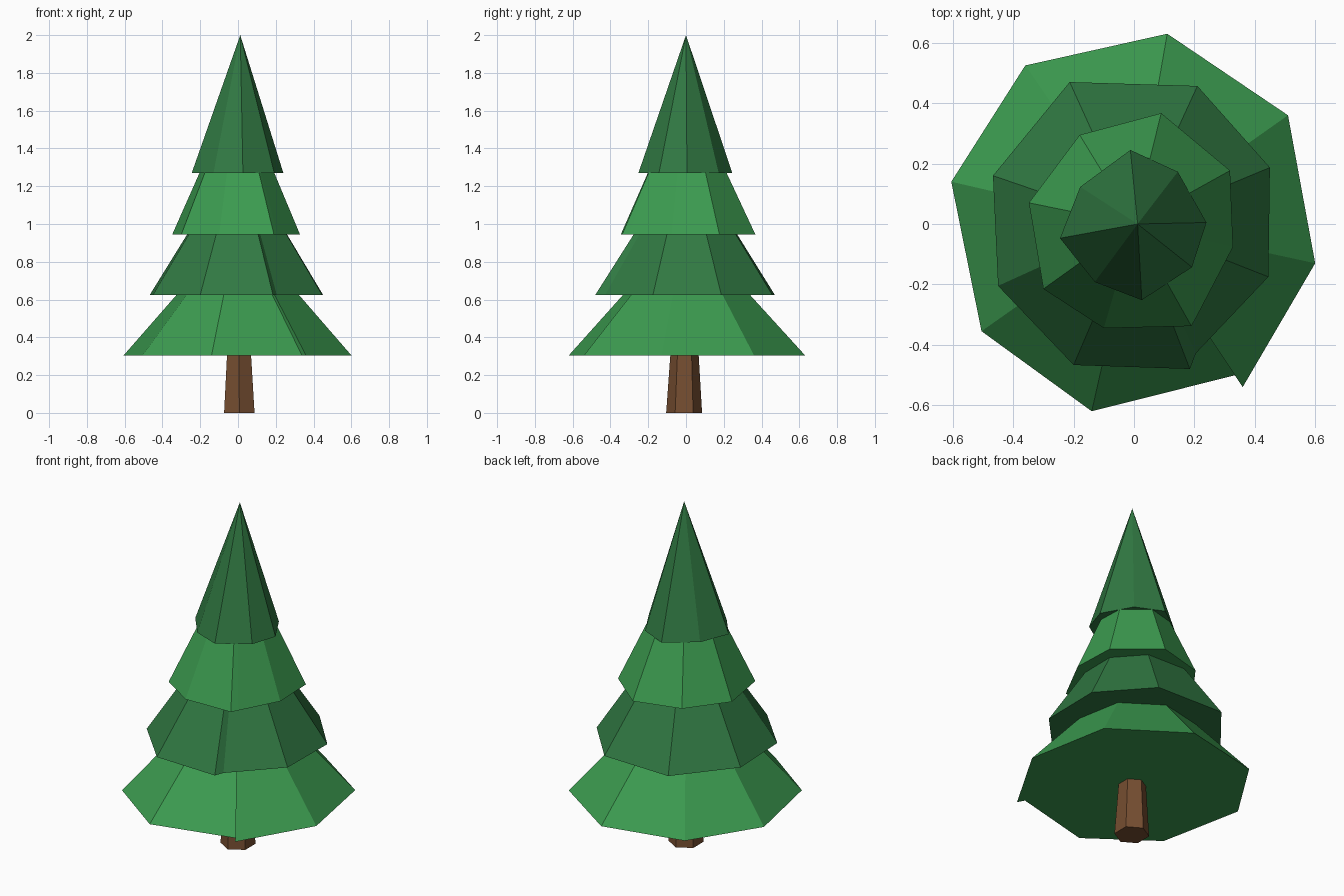
import bpy, bmesh, math

if "Cube" in bpy.data.objects:
    bpy.data.objects.remove(bpy.data.objects["Cube"])


def material(name, rgb):
    m = bpy.data.materials.new(name)
    m.diffuse_color = (*rgb, 1)
    m.use_nodes = True
    m.node_tree.nodes["Principled BSDF"].inputs["Base Color"].default_value = m.diffuse_color
    return m


LIGHT = material("light_green", (0.045, 0.33, 0.08))
DARK = material("dark_green", (0.03, 0.19, 0.055))
BROWN = material("bark", (0.18, 0.075, 0.03))


def frustum(name, ring, z0, z1, scale, mat, apex=None):
    """Closed tapered solid from a base outline; apex gives a point on top."""
    bm = bmesh.new()
    low = [bm.verts.new((x, y, z0)) for x, y in ring]
    n = len(low)
    if apex:
        tip = bm.verts.new((*apex, z1))
        for i in range(n):
            bm.faces.new((low[i], low[(i + 1) % n], tip))
    else:
        high = [bm.verts.new((x * scale, y * scale, z1)) for x, y in ring]
        for i in range(n):
            j = (i + 1) % n
            bm.faces.new((low[i], low[j], high[j], high[i]))
        bm.faces.new(high)
    bm.faces.new(low[::-1])
    bmesh.ops.recalc_face_normals(bm, faces=bm.faces)
    me = bpy.data.meshes.new(name)
    bm.to_mesh(me)
    bm.free()
    me.materials.append(mat)
    ob = bpy.data.objects.new(name, me)
    bpy.context.collection.objects.link(ob)
    return ob


# Trunk: tapered hexagon
hexagon = [(0.007 + 0.093 * math.cos(math.radians(a)), -0.01 + 0.095 * math.sin(math.radians(a)))
           for a in range(30, 390, 60)]
frustum("trunk", hexagon, 0, 0.32, 0.78, BROWN)

# Branch tiers: irregular octagons, with a small stepped seam at the front right
frustum("bottom_branches",
        [(0.36, -0.54), (0.60, -0.13), (0.51, 0.36), (0.11, 0.63), (-0.36, 0.525),
         (-0.605, 0.14), (-0.505, -0.355), (-0.14, -0.62), (0.338, -0.50)],
        0.305, 0.63, 0.53, LIGHT)
frustum("lower_middle_branches",
        [(0.205, -0.428), (0.445, -0.175), (0.45, 0.187), (0.21, 0.457), (-0.213, 0.47),
         (-0.467, 0.16), (-0.45, -0.205), (-0.20, -0.467), (0.185, -0.48)],
        0.625, 0.95, 0.57, DARK)
frustum("upper_middle_branches",
        [(0.21, -0.302), (0.328, -0.076), (0.318, 0.177), (0.09, 0.367), (-0.18, 0.295),
         (-0.348, 0.07), (-0.30, -0.215), (-0.10, -0.345), (0.19, -0.338)],
        0.945, 1.275, 0.58, LIGHT)
frustum("top_branches",
        [(0.192, -0.143), (0.24, 0.005), (0.145, 0.173), (-0.012, 0.245), (-0.178, 0.123),
         (-0.245, -0.047), (-0.13, -0.192), (0.026, -0.252)],
        1.27, 2.0, 0, DARK, apex=(0.012, 0))
